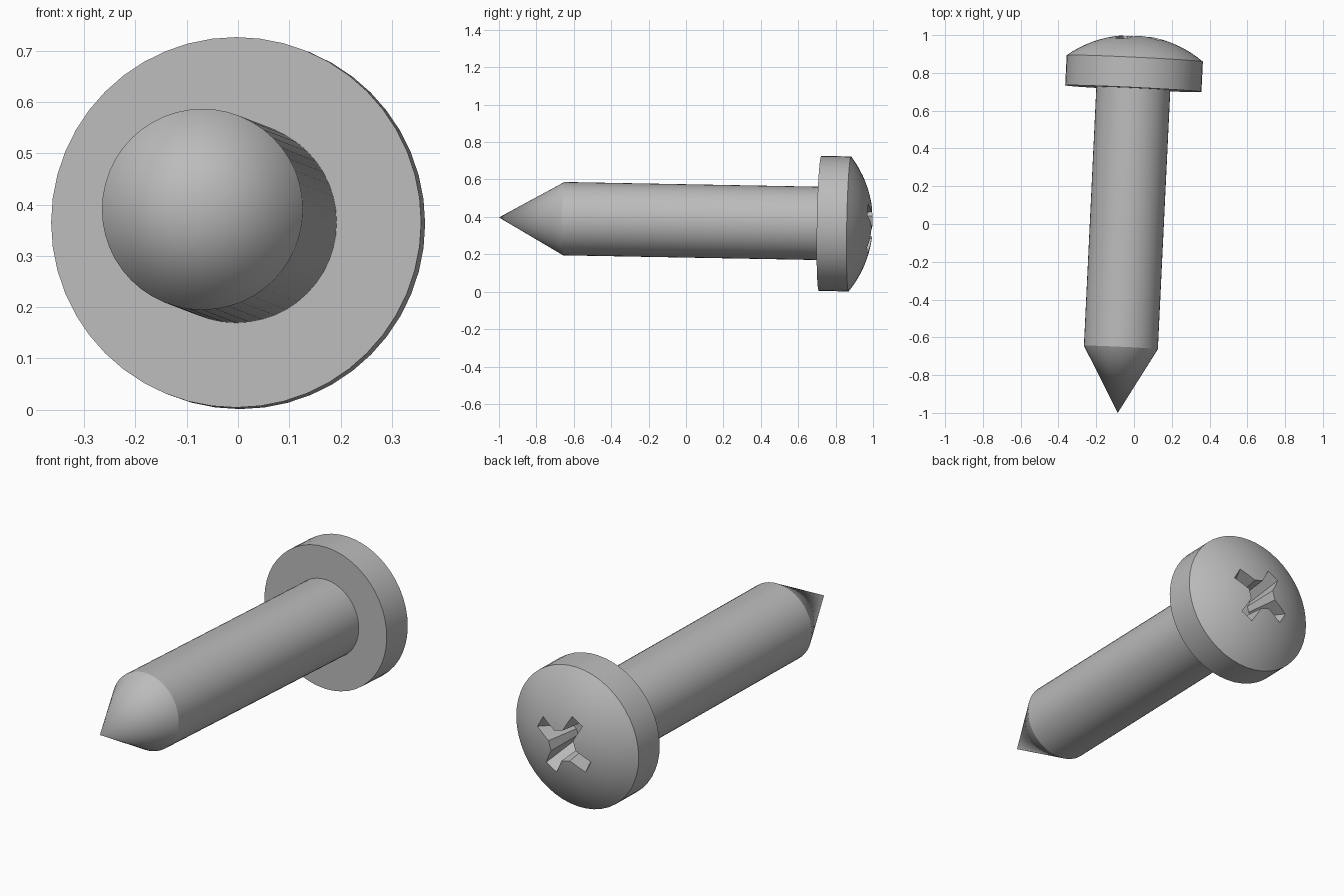
import bpy, bmesh, math
from mathutils import Matrix, Vector

cube = bpy.data.objects.get("Cube")
if cube:
    bpy.data.objects.remove(cube, do_unlink=True)

SEGMENTS = 48
SHANK_R, HEAD_R = 0.196, 0.361
CONE, UNDER, RIM, APEX = 0.347, 1.719, 1.879, 2.002   # distances along the axis from the tip

# Slightly tilted screw axis, running from tip to head
axis = Vector((0.048, 1, -0.0185)).normalized()
side = (Vector((1, 0, 0)) - axis * axis.x).normalized()
frame = Matrix((side, axis.cross(side), axis)).transposed().to_4x4()
frame.translation = (-0.086, -1, 0.397)

steel = bpy.data.materials.new("grey_steel")
steel.use_nodes = True
steel.diffuse_color = (0.5, 0.5, 0.5, 1)
steel.node_tree.nodes["Principled BSDF"].inputs["Base Color"].default_value = (0.5, 0.5, 0.5, 1)


def make_object(name, bm):
    bmesh.ops.recalc_face_normals(bm, faces=bm.faces)
    mesh = bpy.data.meshes.new(name)
    bm.to_mesh(mesh)
    bm.free()
    mesh.materials.append(steel)
    obj = bpy.data.objects.new(name, mesh)
    bpy.context.collection.objects.link(obj)
    obj.matrix_world = frame
    return obj


def lathe(name, profile):
    """Revolve (radius, height) points about the axis."""
    bm = bmesh.new()
    verts = [bm.verts.new((r, 0, h)) for r, h in profile]
    edges = [bm.edges.new(pair) for pair in zip(verts, verts[1:])]
    bmesh.ops.spin(bm, geom=verts + edges, cent=(0, 0, 0), axis=(0, 0, 1),
                   angle=math.tau, steps=SEGMENTS)
    bmesh.ops.remove_doubles(bm, verts=bm.verts, dist=0.0005)
    return make_object(name, bm)


def cross_ring(bm, height, reach, width, inner):
    """Cross outline with chamfered inner corners."""
    ring = []
    for k in range(4):
        turn = Matrix.Rotation(k * math.pi / 2 - math.radians(29), 3, 'Z')
        for x, y in ((inner, -width), (reach, -width), (reach, width), (inner, width)):
            ring.append(bm.verts.new(turn @ Vector((x, y, height))))
    return ring


# Shank with conical point
shank = lathe("shank", [(0, 0), (SHANK_R, CONE), (SHANK_R, UNDER)])

# Pan head with a spherical dome
rise = APEX - RIM
dome_r = (HEAD_R ** 2 + rise ** 2) / (2 * rise)
spread = math.asin(HEAD_R / dome_r)
dome = [(dome_r * math.sin(spread * i / 10), APEX - dome_r * (1 - math.cos(spread * i / 10)))
        for i in range(10, -1, -1)]
head = lathe("head", [(0, UNDER), (HEAD_R, UNDER)] + dome)

# Tapered cross recess cut into the dome
bm = bmesh.new()
bottom = cross_ring(bm, APEX - 0.19, 0.085, 0.028, 0.05)
top = cross_ring(bm, APEX + 0.03, 0.185, 0.037, 0.075)
bm.faces.new(bottom)
bm.faces.new(top)
for i in range(len(top)):
    j = (i + 1) % len(top)
    bm.faces.new((bottom[i], bottom[j], top[j], top[i]))
cutter = make_object("recess_cutter", bm)
cutter.hide_render = True

cut = head.modifiers.new("recess", 'BOOLEAN')
cut.operation = 'DIFFERENCE'
cut.solver = 'EXACT'
cut.object = cutter
bpy.context.view_layer.objects.active = head
bpy.ops.object.modifier_apply(modifier=cut.name)
bpy.data.objects.remove(cutter, do_unlink=True)

# Smooth round surfaces, crisp edges
bpy.ops.object.select_all(action='DESELECT')
for obj in (shank, head):
    obj.select_set(True)
bpy.ops.object.shade_smooth_by_angle(angle=math.radians(25))
